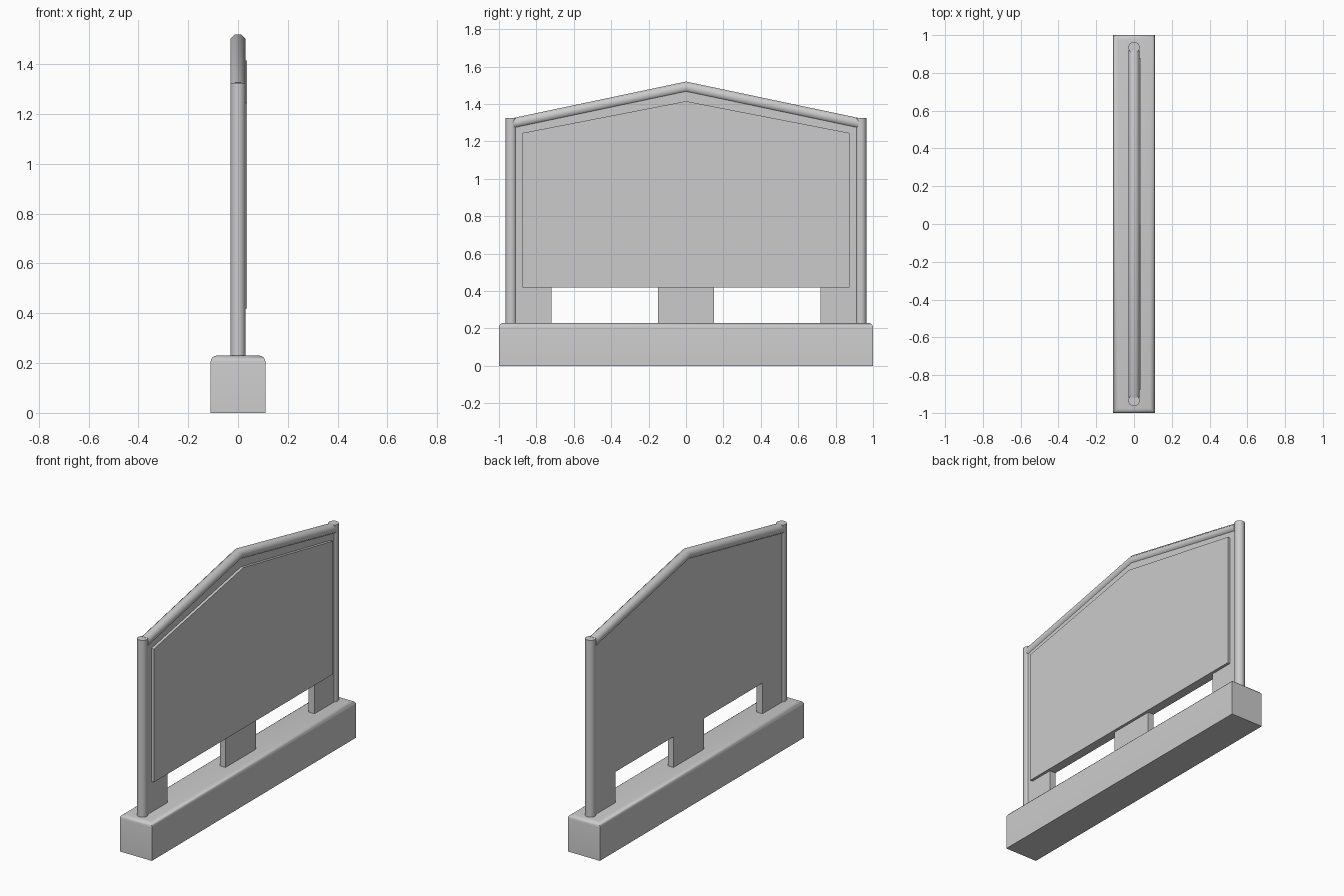
import bpy, bmesh, math

cube = bpy.data.objects.get("Cube")
if cube:
    bpy.data.objects.remove(cube, do_unlink=True)

GREY = (0.6, 0.6, 0.6, 1.0)
grey = bpy.data.materials.new("light grey")
grey.use_nodes = True
grey.diffuse_color = GREY
grey.node_tree.nodes["Principled BSDF"].inputs["Base Color"].default_value = GREY


def make(name, bm, smooth=False):
    bmesh.ops.recalc_face_normals(bm, faces=bm.faces)
    mesh = bpy.data.meshes.new(name)
    bm.to_mesh(mesh)
    bm.free()
    mesh.materials.append(grey)
    ob = bpy.data.objects.new(name, mesh)
    bpy.context.collection.objects.link(ob)
    if smooth:
        bpy.ops.object.select_all(action='DESELECT')
        ob.select_set(True)
        bpy.context.view_layer.objects.active = ob
        bpy.ops.object.shade_smooth_by_angle(angle=math.radians(50))
    return ob


def slab(name, outline, x0, x1):
    """Extrude a (y, z) outline from x0 to x1."""
    bm = bmesh.new()
    face = bm.faces.new([bm.verts.new((x0, y, z)) for y, z in outline])
    new = bmesh.ops.extrude_face_region(bm, geom=[face])["geom"]
    bmesh.ops.translate(bm, vec=(x1 - x0, 0, 0),
                        verts=[v for v in new if isinstance(v, bmesh.types.BMVert)])
    return make(name, bm)


def mirrored(half):
    """Complete a symmetric outline, given its +y half from bottom to top."""
    return half + [(-y, z) for y, z in reversed(half) if y > 0]


# Plinth with rounded top edges
bm = bmesh.new()
bmesh.ops.create_cube(bm, size=1)
for v in bm.verts:
    v.co = (v.co.x * 0.22, v.co.y * 2, (v.co.z + 0.5) * 0.23)
top = [e for e in bm.edges if all(v.co.z > 0.2 for v in e.verts)]
bmesh.ops.bevel(bm, geom=top, offset=0.025, segments=4, profile=0.5, affect='EDGES')
make("plinth", bm, True)

# Sign board, with three feet cut into its lower edge
slab("board", mirrored([
    (0.15, 0.42), (0.15, 0.22), (-0.15, 0.22), (-0.15, 0.42),
    (-0.72, 0.42), (-0.72, 0.22), (-0.935, 0.22), (-0.935, 1.285), (0, 1.48),
    (0.935, 1.285), (0.935, 0.22), (0.72, 0.22), (0.72, 0.42)])[:13], -0.02, 0.02)

# Raised face plate on one side
slab("face_plate", mirrored([(0.875, 0.42), (0.875, 1.245), (0, 1.415)]), 0.02, 0.037)

# Round end posts
for side, y in (("right", -0.935), ("left", 0.935)):
    bm = bmesh.new()
    bmesh.ops.create_cone(bm, cap_ends=True, segments=24, radius1=0.03, radius2=0.03, depth=1.105)
    bmesh.ops.translate(bm, verts=bm.verts, vec=(0, y, 0.7725))
    make("post_" + ("front" if y < 0 else "back"), bm, True)

# Gabled top rail: octagonal section swept over the peak
bm = bmesh.new()
rings = []
for y, z in ((-0.92, 1.296), (0, 1.49), (0.92, 1.296)):
    angles = [math.radians(22.5 + 45 * i) for i in range(8)]
    rings.append([bm.verts.new((0.0325 * math.cos(a), y, z + 0.0325 * math.sin(a))) for a in angles])
for a, b in zip(rings, rings[1:]):
    for i in range(8):
        j = (i + 1) % 8
        bm.faces.new((a[i], a[j], b[j], b[i]))
bm.faces.new(rings[0])
bm.faces.new(rings[-1])
make("top_rail", bm, True)
